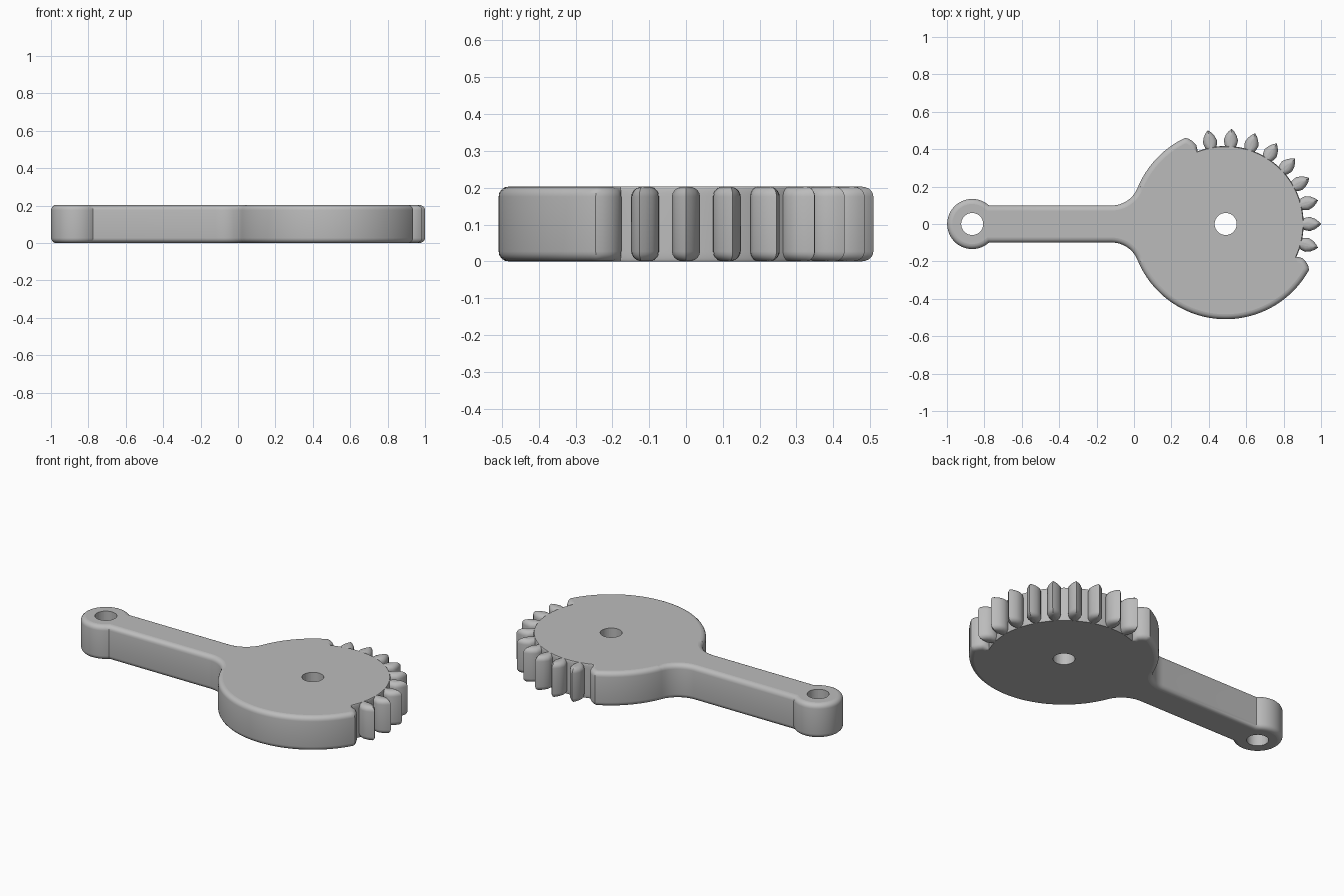
import bpy, bmesh
from math import sin, cos, pi, radians, atan2, asin, hypot
from mathutils import Vector

if "Cube" in bpy.data.objects:
    bpy.data.objects.remove(bpy.data.objects["Cube"])

H, BEVEL, STEPS = 0.203, 0.027, 5        # thickness and edge rounding
HUB_X, BOSS_X = 0.49, -0.865             # the two hole centres
R_DISC, R_ROOT, R_BOSS, R_HOLE = 0.509, 0.417, 0.134, 0.059
ARM = 0.099                              # half width of the arm
PITCH = radians(14.4)
# tooth flank as (radius, half width), tip to root
FLANK = [(0.51, 0), (0.497, 0.014), (0.477, 0.028), (0.45, 0.038), (0.425, 0.033)]

grey = bpy.data.materials.new("plain grey")
grey.use_nodes = True
colour = (0.5, 0.5, 0.5, 1)
grey.diffuse_color = colour
grey.node_tree.nodes["Principled BSDF"].inputs["Base Color"].default_value = colour


def arc(cx, cy, r, a0, a1, n):
    return [Vector((cx + r * cos(a0 + (a1 - a0) * i / n),
                    cy + r * sin(a0 + (a1 - a0) * i / n))) for i in range(n + 1)]


def layers():
    """Rounded-edge layers from bottom to top: (inset, z)."""
    quarter = [i * pi / 2 / STEPS for i in range(STEPS + 1)]
    low = [(BEVEL * (1 - sin(a)), BEVEL * (1 - cos(a))) for a in quarter]
    return low + [(d, H - z) for d, z in reversed(low)]


def loft(name, loops):
    """Skin closed loops of 3D points, with a flat cap at each end."""
    bm = bmesh.new()
    rings = [[bm.verts.new(p) for p in loop] for loop in loops]
    n = len(rings[0])
    for a, b in zip(rings, rings[1:]):
        for i in range(n):
            j = (i + 1) % n
            bm.faces.new((a[i], a[j], b[j], b[i]))
    for cap in (bm.faces.new(rings[0][::-1]), bm.faces.new(rings[-1])):
        for e in cap.edges:
            e.smooth = False
    bmesh.ops.recalc_face_normals(bm, faces=bm.faces[:])
    me = bpy.data.meshes.new(name)
    bm.to_mesh(me)
    bm.free()
    me.materials.append(grey)
    ob = bpy.data.objects.new(name, me)
    bpy.context.collection.objects.link(ob)
    return ob


def activate(ob):
    bpy.ops.object.select_all(action='DESELECT')
    ob.select_set(True)
    bpy.context.view_layer.objects.active = ob


def smooth(ob):
    activate(ob)
    bpy.ops.object.shade_smooth_by_angle(angle=radians(32), keep_sharp_edges=True)


def inset(pts, d):
    """Move a counter-clockwise outline inward; toothed edge is nearly square."""
    out = []
    for i, p in enumerate(pts):
        e0, e1 = (p - pts[i - 1]).normalized(), (pts[(i + 1) % len(pts)] - p).normalized()
        m = Vector((-e0.y - e1.y, e0.x + e1.x)).normalized()
        mitre = 1 / max(0.65, m.dot(Vector((-e1.y, e1.x))))
        on_root = hypot(p.x - HUB_X, p.y) < R_ROOT + 0.002 and p.x > HUB_X - 0.25
        out.append(p + m * d * (0.15 if on_root else 1) * mitre)
    return out


def step(angle, side):
    """Half-tooth flank where the full disc meets the toothed sector."""
    return [Vector((HUB_X + r * cos(angle) - side * w * sin(angle),
                    r * sin(angle) + side * w * cos(angle))) for r, w in FLANK]


# Body outline: disc, toothed sector, neck fillets, arm and end boss
first, last = -2 * PITCH, 8 * PITCH
neck_x, neck_r = -0.12, 0.15
tangent = atan2(ARM + neck_r, HUB_X - neck_x)
join = asin(ARM / R_BOSS)
neck = arc(neck_x, ARM + neck_r, neck_r, -tangent, -pi / 2, 12)
raw = arc(HUB_X, 0, R_DISC, pi + tangent, 2 * pi + first, 56)
raw += step(first, 1)[1:]
raw += arc(HUB_X, 0, R_ROOT, first + radians(3.8), last - radians(3.8), 60)
raw += step(last, -1)[::-1][:-1]
raw += arc(HUB_X, 0, R_DISC, last, pi - tangent, 20)
raw += neck
raw += arc(BOSS_X, 0, R_BOSS, join, 2 * pi - join, 36)
raw += [Vector((p.x, -p.y)) for p in reversed(neck)]
outline = [p for i, p in enumerate(raw) if (p - raw[i - 1]).length > 1e-4]

body = loft("lever_body", [[(p.x, p.y, z) for p in inset(outline, d)] for d, z in layers()])

# Straight through holes in the disc and the end boss
for x in (HUB_X, BOSS_X):
    bpy.ops.mesh.primitive_cylinder_add(vertices=40, radius=R_HOLE, depth=1, location=(x, 0, H / 2))
    cutter = bpy.context.object
    cutter.name = "hole_cutter"
    cutter.hide_render = True
    cutter.data.materials.append(grey)
    cut = body.modifiers.new("hole", 'BOOLEAN')
    cut.operation, cut.solver, cut.object = 'DIFFERENCE', 'EXACT', cutter
    activate(body)
    bpy.ops.object.modifier_apply(modifier=cut.name)
    bpy.data.objects.remove(cutter)
smooth(body)

# Leaf-shaped gear teeth, domed at top and bottom
half = FLANK + [(0.40, 0.022)]
leaf = [(r, w) for r, w in reversed(half)] + [(r, -w) for r, w in half[1:]]
mid = 0.43
loops = []
for d, z in layers():
    t = d / BEVEL
    loops.append([(mid + (r - mid) * (1 - 0.4 * t), w * (1 - 0.8 * t), z) for r, w in leaf])
tooth = loft("gear_tooth", loops)
smooth(tooth)
for k in range(-1, 8):
    ob = tooth if k == -1 else tooth.copy()
    if ob is not tooth:
        bpy.context.collection.objects.link(ob)
    ob.location.x = HUB_X
    ob.rotation_euler.z = k * PITCH
